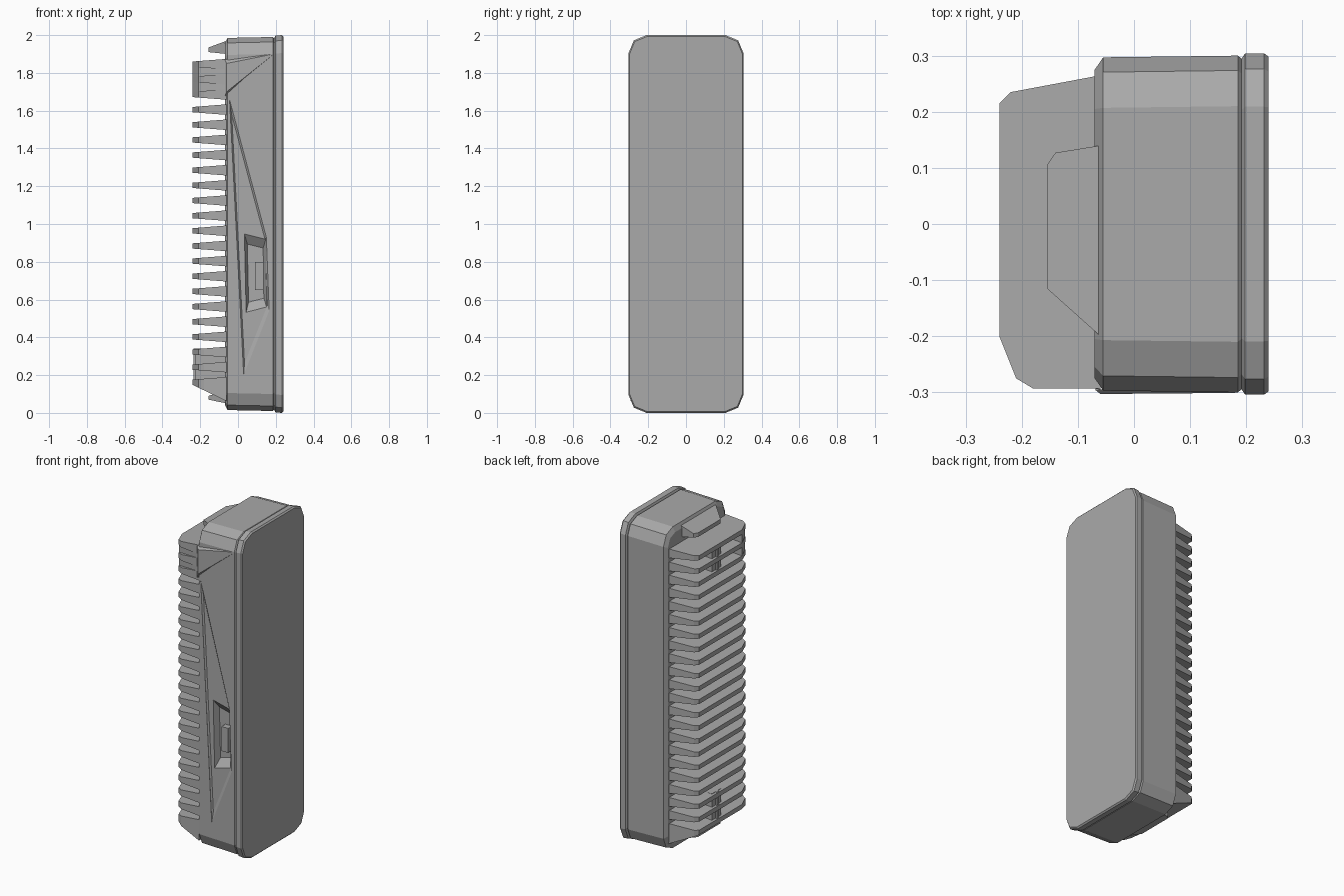
import bpy, bmesh, math

if "Cube" in bpy.data.objects:
    bpy.data.objects.remove(bpy.data.objects["Cube"])

grey = bpy.data.materials.new("mid_grey")
grey.diffuse_color = (0.40, 0.40, 0.40, 1)
grey.use_nodes = True
grey.node_tree.nodes["Principled BSDF"].inputs["Base Color"].default_value = grey.diffuse_color


def finish(bm, name):
    bmesh.ops.recalc_face_normals(bm, faces=bm.faces)
    me = bpy.data.meshes.new(name)
    bm.to_mesh(me)
    bm.free()
    me.materials.append(grey)
    ob = bpy.data.objects.new(name, me)
    bpy.context.collection.objects.link(ob)
    return ob


def loft(name, rings):
    """Skin a closed solid through rings of equal length."""
    bm = bmesh.new()
    vs = [[bm.verts.new(p) for p in r] for r in rings]
    n = len(vs[0])
    for a, b in zip(vs, vs[1:]):
        for i in range(n):
            j = (i + 1) % n
            bm.faces.new((a[i], a[j], b[j], b[i]))
    bm.faces.new(vs[0])
    bm.faces.new(vs[-1])
    return finish(bm, name)


def rounded_ring(x, hy, hz, r, steps=2):
    """Rounded rectangle in the yz plane, centred on z = 1."""
    pts = []
    for k, (sy, sz) in enumerate([(1, 1), (-1, 1), (-1, -1), (1, -1)]):
        for s in range(steps + 1):
            a = math.pi / 2 * (k + s / steps)
            pts.append((x, sy * (hy - r) + r * math.cos(a),
                        1 + sz * (hz - r) + r * math.sin(a)))
    return pts


def box(name, x0, x1, y0, y1, z0, z1):
    return loft(name, [[(x0, y0, z), (x1, y0, z), (x1, y1, z), (x0, y1, z)]
                       for z in (z0, z1)])


# Housing with softened rear edge
housing = loft("housing", [
    rounded_ring(-0.07, 0.275, 0.955, 0.07),
    rounded_ring(-0.055, 0.297, 0.985, 0.09),
    rounded_ring(0.185, 0.300, 0.99, 0.09),
    rounded_ring(0.195, 0.292, 0.98, 0.09)])

# Front panel behind a shallow groove
loft("front_panel", [
    rounded_ring(0.190, 0.292, 0.98, 0.09),
    rounded_ring(0.198, 0.304, 0.997, 0.095),
    rounded_ring(0.232, 0.304, 1.0, 0.095),
    rounded_ring(0.24, 0.298, 0.992, 0.09)])

# Side grip recess: long dart and a deeper pocket, cut from the -y side
def recess(name, outer, depth, shrink):
    cx = sum(p[0] for p in outer) / len(outer)
    cz = sum(p[1] for p in outer) / len(outer)
    inner = [(cx + (x - cx) * shrink, cz + (z - cz) * shrink) for x, z in outer]
    c = loft(name, [[(x, -0.32, z) for x, z in outer],
                    [(x, -0.297, z) for x, z in outer],
                    [(x, -0.30 + depth, z) for x, z in inner]])
    c.hide_render = True
    c.hide_viewport = True
    m = housing.modifiers.new(name, 'BOOLEAN')
    m.operation = 'DIFFERENCE'
    m.object = c
    m.solver = 'EXACT'


recess("dart_cutter", [(-0.045, 1.66), (0.15, 0.93), (0.165, 0.54), (0.03, 0.2)], 0.012, 0.9)
recess("pocket_cutter", [(0.03, 0.96), (0.15, 0.93), (0.155, 0.55), (0.04, 0.52)], 0.05, 0.7)
box("grip_latch", 0.09, 0.135, -0.288, -0.22, 0.65, 0.80)

# Cooling fins: plan outline from the +y root round to the -y root
PLAN = [(-0.06, 0.265), (-0.22, 0.235), (-0.24, 0.215), (-0.24, -0.20),
        (-0.21, -0.275), (-0.18, -0.293), (-0.06, -0.293)]


def fin(name, z, tip=0.014, up=0.028, down=0.028):
    """Wedge plate, thick at the housing and thin at the tip."""
    def thick(x, base):
        t = (x + 0.24) / 0.18
        return tip + (base - tip) * t
    return loft(name, [[(x, y, z - thick(x, down)) for x, y in PLAN],
                       [(x, y, z + thick(x, up)) for x, y in PLAN]])


for i in range(22):
    z = 0.162 + i * 0.0802
    fin(f"fin_{i + 1}", z, down=0.10 if i == 0 else 0.028)

# Connecting ribs between the bottom and the top groups of fins
for name, z0, z1 in (("lower", 0.16, 0.34), ("upper", 1.68, 1.85)):
    box(name + "_rib", -0.225, -0.06, -0.02, 0.07, z0, z1)
    box(name + "_rib_strip", -0.235, -0.22, 0.015, 0.035, z0, z1)

# Upper side cover, blending onto the housing side
loft("upper_cover", [
    [(-0.24, -0.20, 1.69), (-0.21, -0.27, 1.69), (-0.06, -0.295, 1.675), (-0.06, -0.20, 1.675)],
    [(-0.24, -0.20, 1.86), (-0.21, -0.27, 1.86), (-0.06, -0.295, 1.87), (-0.06, -0.20, 1.87)]])
loft("upper_cover_blend", [
    [(-0.07, -0.295, 1.675), (-0.07, -0.295, 1.87), (0.185, -0.29, 1.9), (0.185, -0.29, 1.89)],
    [(-0.06, -0.303, 1.70), (-0.06, -0.303, 1.85), (0.18, -0.301, 1.898), (0.18, -0.301, 1.892)]])

# Small tabs above and below the fin stack
def tab(name, zlo, zhi, ztip_lo, ztip_hi):
    loft(name, [
        [(-0.06, 0.14, zlo), (-0.14, 0.127, ztip_lo), (-0.155, 0.105, ztip_lo),
         (-0.155, -0.115, ztip_lo), (-0.06, -0.20, zlo)],
        [(-0.06, 0.14, zhi), (-0.14, 0.127, ztip_hi), (-0.155, 0.105, ztip_hi),
         (-0.155, -0.115, ztip_hi), (-0.06, -0.20, zhi)]])


tab("top_tab", 1.90, 1.97, 1.91, 1.935)
tab("bottom_tab", 0.05, 0.12, 0.07, 0.09)
